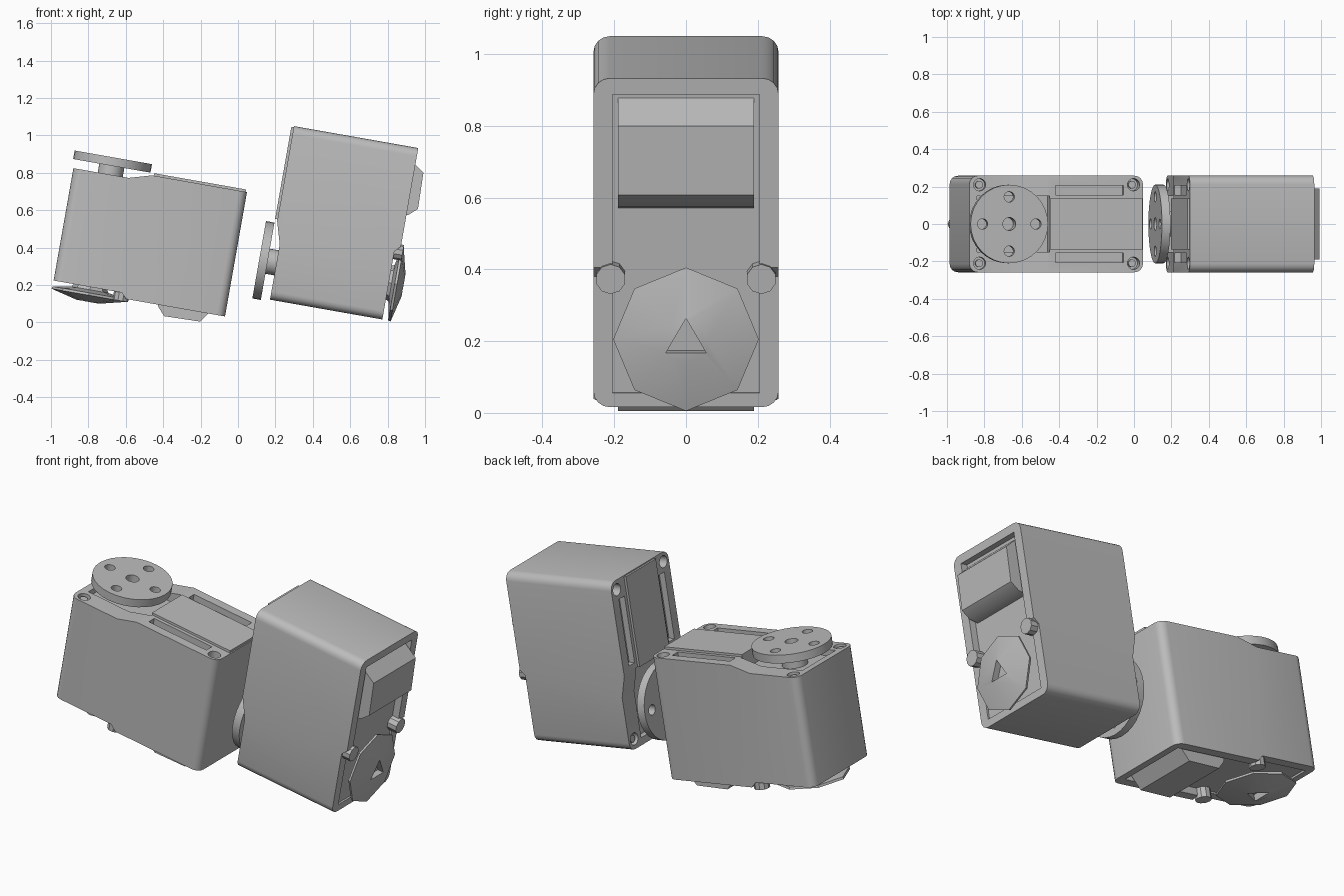
import bpy, bmesh, math
from mathutils import Matrix, Vector

if "Cube" in bpy.data.objects:
    bpy.data.objects.remove(bpy.data.objects["Cube"])

GREY = (0.5, 0.5, 0.5, 1)
grey = bpy.data.materials.new("plain grey")
grey.use_nodes = True
grey.diffuse_color = GREY
grey.node_tree.nodes["Principled BSDF"].inputs["Base Color"].default_value = GREY

# Each servo is modelled with x along its length, y across, z toward the horn.
HALF = 0.258
AXIS = 0.2
LENGTH = 0.936


def add_box(bm, x0, x1, y0, y1, z0, z1):
    size = Vector((x1 - x0, y1 - y0, z1 - z0))
    middle = Vector((x0 + x1, y0 + y1, z0 + z1)) / 2
    bmesh.ops.create_cube(bm, size=1, matrix=Matrix.Translation(middle) @ Matrix.Diagonal((*size, 1)))


def add_prism(bm, outline, half):
    """Side outline in x and z, extruded across the width."""
    sides = [[bm.verts.new((x, y, z)) for x, z in outline] for y in (-half, half)]
    for ring in sides:
        bm.faces.new(ring)
    for i in range(len(outline)):
        j = (i + 1) % len(outline)
        bm.faces.new((sides[0][i], sides[0][j], sides[1][j], sides[1][i]))


def add_lathe(bm, x, y, profile, sides):
    """Closed turned shape about an upright axis, profile as radius and height."""
    rings = []
    for r, z in profile:
        turns = [2 * math.pi * k / sides for k in range(sides)]
        rings.append([bm.verts.new((x + r * math.cos(a), y + r * math.sin(a), z)) for a in turns])
    bm.faces.new(rings[0])
    bm.faces.new(rings[-1])
    for low, high in zip(rings, rings[1:]):
        for i in range(sides):
            j = (i + 1) % sides
            bm.faces.new((low[i], low[j], high[j], high[i]))


def add_rod(bm, x, y, r, z0, z1, sides=20):
    add_lathe(bm, x, y, [(r, z0), (r, z1)], sides)


def make_object(name, bm):
    bmesh.ops.recalc_face_normals(bm, faces=bm.faces)
    mesh = bpy.data.meshes.new(name)
    bm.to_mesh(mesh)
    bm.free()
    mesh.materials.append(grey)
    obj = bpy.data.objects.new(name, mesh)
    bpy.context.collection.objects.link(obj)
    return obj


def carve(obj, cutter_bm):
    """Subtract the cutter and bake the result into the mesh."""
    cutter = make_object("cutter", cutter_bm)
    cutter.hide_render = True
    cut = obj.modifiers.new("cut", "BOOLEAN")
    cut.operation = "DIFFERENCE"
    cut.solver = "EXACT"
    cut.object = cutter
    graph = bpy.context.evaluated_depsgraph_get()
    mesh = bpy.data.meshes.new_from_object(obj.evaluated_get(graph))
    obj.modifiers.clear()
    obj.data = mesh
    bpy.data.objects.remove(cutter)


parts = []

# Case with rounded upright corners
bm = bmesh.new()
add_prism(bm, [(0, -0.61), (0, 0), (0.3, 0), (0.42, 0.035), (LENGTH, 0.035),
               (LENGTH, -0.64), (0.4, -0.64), (0.37, -0.61)], HALF)
corners = [e for e in bm.edges
           if abs(e.verts[0].co.x - e.verts[1].co.x) < 1e-4
           and abs(e.verts[0].co.z - e.verts[1].co.z) > 0.3]
bmesh.ops.bevel(bm, geom=corners, offset=0.045, segments=4, profile=0.5, affect="EDGES")
case = make_object("case", bm)

# Horn well, side channels, screw pockets and rear recess
bm = bmesh.new()
add_box(bm, 0.04, 0.43, -0.15, 0.15, -0.035, 0.1)
add_box(bm, 0.04, 0.89, -0.205, 0.205, -0.8, -0.6)
for side in (-1, 1):
    y0, y1 = sorted((side * 0.155, side * 0.205))
    add_box(bm, 0.46, 0.83, y0, y1, 0, 0.1)
    for x in (0.055, 0.885):
        add_rod(bm, x, side * 0.21, 0.033, -0.03, 0.1)
carve(case, bm)
parts.append(case)

# Raised cover beside the horn
bm = bmesh.new()
add_box(bm, 0.43, 0.93, -0.135, 0.135, 0.02, 0.048)
parts.append(make_object("front_cover", bm))

# Screw heads in the pockets
bm = bmesh.new()
for x in (0.055, 0.885):
    for side in (-1, 1):
        add_rod(bm, x, side * 0.21, 0.02, -0.035, -0.01)
parts.append(make_object("case_screws", bm))

# Output horn with its bolt holes
bm = bmesh.new()
add_lathe(bm, AXIS, 0, [(0.068, -0.05), (0.068, 0.048), (0.21, 0.048), (0.21, 0.094)], 32)
horn = make_object("output_horn", bm)
bm = bmesh.new()
add_rod(bm, AXIS, 0, 0.035, 0.02, 0.2)
for k in range(4):
    a = k * math.pi / 2
    add_rod(bm, AXIS + 0.145 * math.cos(a), 0.145 * math.sin(a), 0.028, 0, 0.2)
carve(horn, bm)
parts.append(horn)

# Rear connector block
bm = bmesh.new()
add_prism(bm, [(0.56, -0.59), (0.575, -0.65), (0.615, -0.695),
               (0.81, -0.69), (0.845, -0.64), (0.88, -0.59)], 0.19)
parts.append(make_object("rear_block", bm))

# Rear screw bosses
bm = bmesh.new()
for side in (-1, 1):
    add_rod(bm, 0.37, side * 0.21, 0.042, -0.655, -0.59, 10)
parts.append(make_object("rear_bosses", bm))

# Eight-sided idler cap with a three-sided socket
bm = bmesh.new()
add_lathe(bm, AXIS, 0, [(0.08, -0.59), (0.1, -0.625), (0.2, -0.642),
                        (0.203, -0.655), (0.06, -0.69)], 8)
cap = make_object("idler_cap", bm)
bm = bmesh.new()
add_rod(bm, AXIS, 0, 0.065, -0.8, -0.655, 3)
carve(cap, bm)
parts.append(cap)

for obj in parts:
    bpy.ops.object.select_all(action="DESELECT")
    obj.select_set(True)
    bpy.context.view_layer.objects.active = obj
    bpy.ops.object.shade_smooth_by_angle(angle=math.radians(28))

# Place the first servo lying down and a copy standing up
lying = Matrix.Translation((-0.88, 0, 0.825)) @ Matrix.Rotation(math.radians(10), 4, "Y")
standing = Matrix.Translation((0.171, 0, 0.122)) @ Matrix.Rotation(math.radians(-80), 4, "Y")
for obj in parts:
    twin = obj.copy()
    bpy.context.collection.objects.link(twin)
    twin.name = "standing_" + obj.name
    obj.name = "lying_" + obj.name
    obj.matrix_world = lying
    twin.matrix_world = standing
